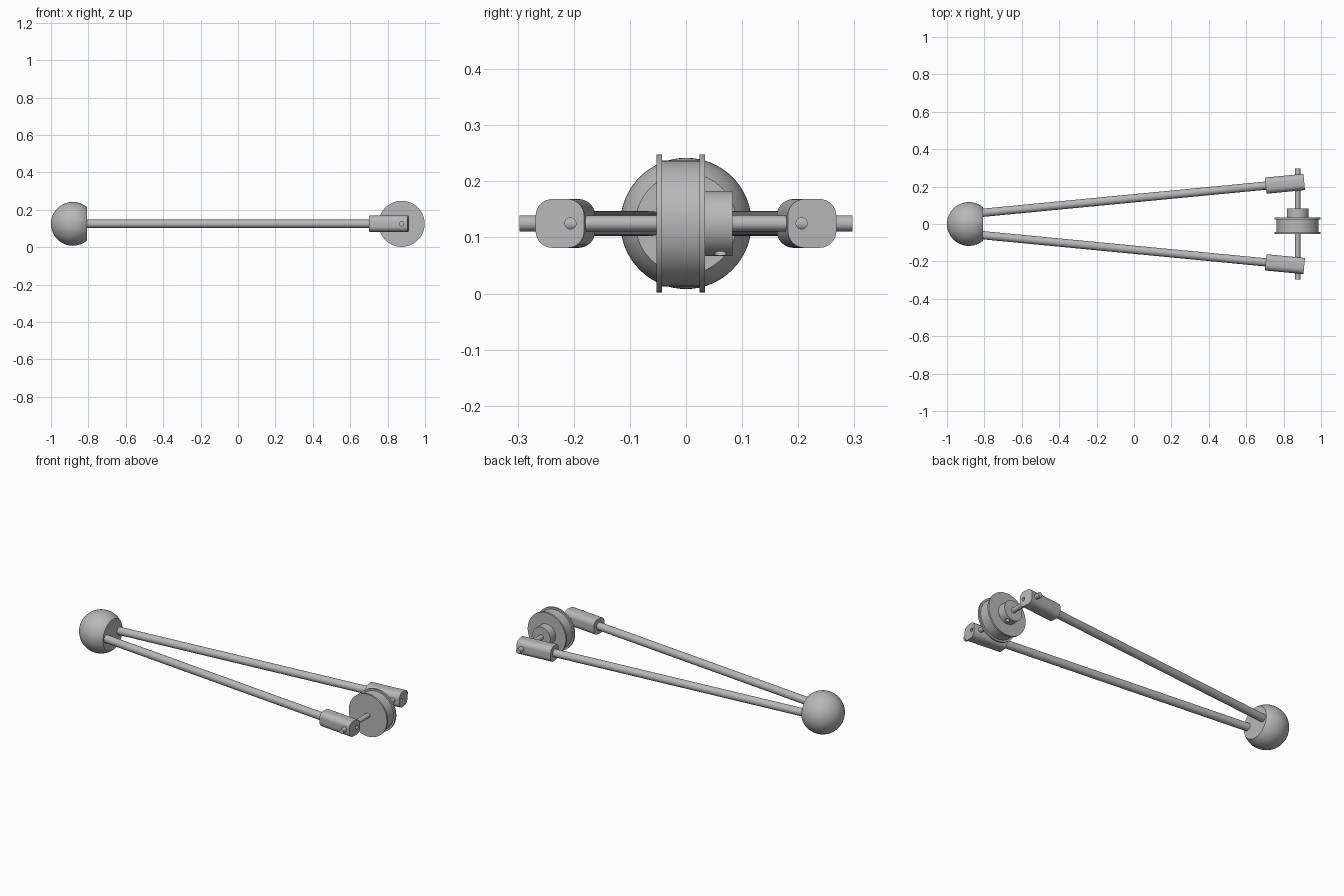
import bpy, bmesh, math
from mathutils import Vector, Matrix

cube = bpy.data.objects.get("Cube")
if cube:
    bpy.data.objects.remove(cube, do_unlink=True)

grey = bpy.data.materials.new("plain_grey")
grey.use_nodes = True
grey.diffuse_color = (0.48, 0.48, 0.48, 1)
grey.node_tree.nodes["Principled BSDF"].inputs["Base Color"].default_value = (0.48, 0.48, 0.48, 1)

MID = 0.125       # height of the shared centre plane
AXLE_X = 0.875


def finish(name, bm, origin=(0, 0, 0), direction=(0, 0, 1)):
    """Turn a bmesh built along z into an object pointing along direction."""
    bmesh.ops.recalc_face_normals(bm, faces=bm.faces)
    turn = Vector(direction).to_track_quat('Z', 'Y').to_matrix().to_4x4()
    bm.transform(Matrix.Translation(origin) @ turn)
    mesh = bpy.data.meshes.new(name)
    bm.to_mesh(mesh)
    bm.free()
    mesh.materials.append(grey)
    obj = bpy.data.objects.new(name, mesh)
    bpy.context.collection.objects.link(obj)
    return obj


def smooth(obj):
    bpy.ops.object.select_all(action='DESELECT')
    obj.select_set(True)
    bpy.context.view_layer.objects.active = obj
    bpy.ops.object.shade_smooth_by_angle(angle=math.radians(30))
    return obj


def lathe(name, profile, origin, direction, steps=64):
    """Spin a (radius, height) profile that starts and ends on the axis."""
    bm = bmesh.new()
    verts = [bm.verts.new((r, 0, h)) for r, h in profile]
    edges = [bm.edges.new(pair) for pair in zip(verts, verts[1:])]
    bmesh.ops.spin(bm, geom=verts + edges, cent=(0, 0, 0), axis=(0, 0, 1),
                   angle=math.tau, steps=steps, use_duplicate=False)
    bmesh.ops.remove_doubles(bm, verts=bm.verts, dist=1e-5)
    return finish(name, bm, origin, direction)


def rod(name, start, end, radius, steps=32):
    start, end = Vector(start), Vector(end)
    length = (end - start).length
    profile = [(0, 0), (radius, 0), (radius, length), (0, length)]
    return lathe(name, profile, start, end - start, steps)


def drill(obj, start, end, radius):
    cutter = rod("drill_cutter", start, end, radius, 24)
    mod = obj.modifiers.new("hole", 'BOOLEAN')
    mod.operation, mod.solver, mod.object = 'DIFFERENCE', 'EXACT', cutter
    bpy.ops.object.select_all(action='DESELECT')
    bpy.context.view_layer.objects.active = obj
    obj.select_set(True)
    bpy.ops.object.modifier_apply(modifier=mod.name)
    bpy.data.objects.remove(cutter, do_unlink=True)


# Ball with a flat face towards the wheel
R, cut = 0.117, 0.075
limit = math.acos(cut / R)
arc = [math.pi + (limit - math.pi) * i / 28 for i in range(29)]
ball = [(R * math.sin(a), R * math.cos(a)) for a in arc]
ball[0] = (0, -R)
smooth(lathe("ball_end", ball + [(0, cut)], (-0.883, 0, MID), (1, 0, 0)))

# Two spreading arms, each with a rounded square end block
for side, sign in (("left_side", 1), ("right_side", -1)):
    base = Vector((-0.83, sign * 0.058, MID))
    seat = Vector((0.704, sign * 0.205, MID))
    along = (seat - base).normalized()
    smooth(rod("arm_" + side, base, seat + along * 0.05, 0.022))

    half, corner, length = 0.0435, 0.03, 0.207
    bm = bmesh.new()
    ring = []
    for q in range(4):
        mid = math.pi / 4 + q * math.pi / 2
        cx = math.copysign(half - corner, math.cos(mid))
        cy = math.copysign(half - corner, math.sin(mid))
        for i in range(9):
            a = q * math.pi / 2 + i * math.pi / 16
            ring.append(bm.verts.new((cx + corner * math.cos(a), cy + corner * math.sin(a), 0)))
    face = bm.faces.new(ring)
    top = bmesh.ops.extrude_face_region(bm, geom=[face])["geom"]
    bmesh.ops.translate(bm, vec=(0, 0, length),
                        verts=[v for v in top if isinstance(v, bmesh.types.BMVert)])
    block = finish("end_block_" + side, bm, seat, along)
    drill(block, (AXLE_X, sign * 0.206, MID), (0.95, sign * 0.206, MID), 0.01)
    smooth(block)

# Axle through both blocks
smooth(rod("axle", (AXLE_X, -0.297, MID), (AXLE_X, 0.297, MID), 0.014))

# Flanged wheel with a hub on the back, turned as one piece
flange, drum, hub = 0.123, 0.112, 0.058
wheel = lathe("flanged_wheel", [
    (0, -0.053), (flange, -0.053), (flange, -0.043), (drum, -0.043),
    (drum, 0.024), (flange, 0.024), (flange, 0.034), (hub, 0.034),
    (hub, 0.083), (0, 0.083)], (AXLE_X, 0, MID), (0, 1, 0), 96)
# Set screw hole in the hub
tilt = math.radians(20)
down = Vector((math.sin(tilt), 0, -math.cos(tilt)))
hub_mid = Vector((AXLE_X, 0.061, MID))
drill(wheel, hub_mid + down * 0.013, hub_mid + down * 0.09, 0.011)
smooth(wheel)
